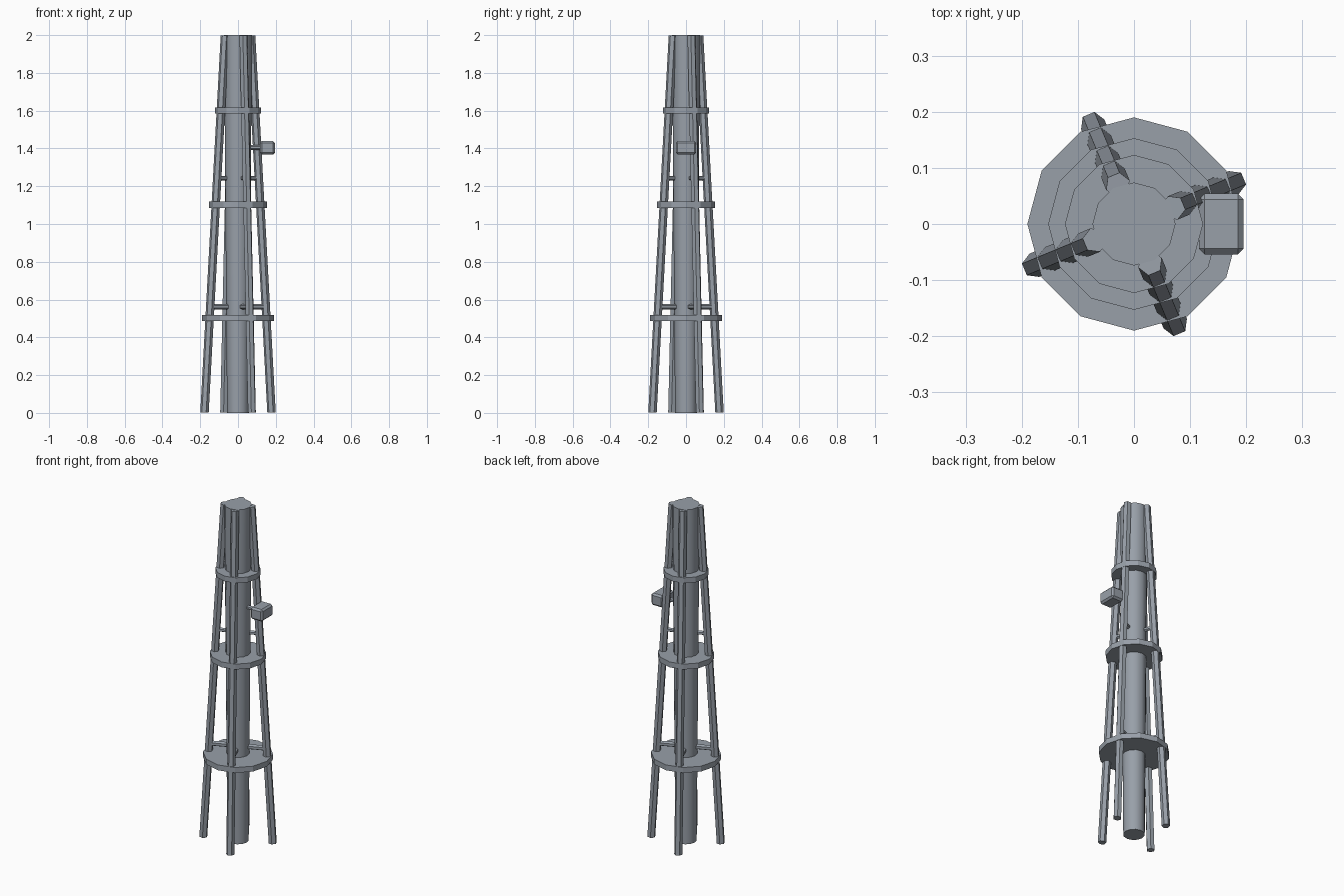
import bpy, math
from mathutils import Vector, Matrix

if "Cube" in bpy.data.objects:
    bpy.data.objects.remove(bpy.data.objects["Cube"])

# Slate grey paint for every part
slate = bpy.data.materials.new("slate_grey")
slate.diffuse_color = (0.315, 0.35, 0.395, 1)
slate.use_nodes = True
slate.node_tree.nodes["Principled BSDF"].inputs["Base Color"].default_value = slate.diffuse_color


def tube(name, a, b, r1, r2=None, sides=6, roll=0.0, smooth=False):
    """Closed cylinder or cone running from point a to point b."""
    a, b = Vector(a), Vector(b)
    d = b - a
    bpy.ops.mesh.primitive_cone_add(vertices=sides, radius1=r1, radius2=r1 if r2 is None else r2,
                                    depth=d.length, location=(a + b) / 2)
    ob = bpy.context.object
    ob.name = name
    if abs(d.x) + abs(d.y) > 1e-6:
        rot = d.to_track_quat('Z', 'Y').to_matrix() @ Matrix.Rotation(roll, 3, 'Z')
        ob.rotation_euler = rot.to_euler()
    if smooth:
        bpy.ops.object.shade_smooth_by_angle(angle=math.radians(40))
    ob.data.materials.append(slate)
    return ob


def polar(r, ang, z):
    return (r * math.cos(ang), r * math.sin(ang), z)


LEG_BOTTOM, LEG_TOP = 0.192, 0.075


def leg_radius(z):
    return LEG_BOTTOM + (LEG_TOP - LEG_BOTTOM) * z / 2


# Central column, slightly wider at the top
tube("column", (0, 0, 0), (0, 0, 2), 0.058, 0.074, sides=12, smooth=True)

# Ring plates
for i, (z, r) in enumerate([(0.503, 0.19), (1.102, 0.153), (1.602, 0.123)]):
    tube(f"ring_plate_{i + 1}", (0, 0, z - 0.016), (0, 0, z + 0.016), r, sides=12)

# Leaning legs with radial struts to the column
for k in range(4):
    ang = math.radians(22.5 + 90 * k)
    tube(f"leg_{k + 1}", polar(leg_radius(0), ang, 0.002), polar(leg_radius(2), ang, 1.998),
         0.0225, roll=math.radians(30))
    for j, (z, r) in enumerate([(0.562, 0.015), (1.243, 0.012)]):
        tube(f"strut_{k + 1}_{j + 1}", polar(0.03, ang, z), polar(leg_radius(z), ang, z), r)

# Side box on a short arm
tube("box_arm", (0.04, 0, 1.405), (0.135, 0, 1.405), 0.012)
bpy.ops.mesh.primitive_cube_add(size=1, location=(0.1555, 0, 1.403))
box = bpy.context.object
box.name = "side_box"
box.scale = (0.079, 0.108, 0.071)
bpy.ops.object.transform_apply(location=False, rotation=False, scale=True)
box.data.materials.append(slate)
bev = box.modifiers.new("bevel", 'BEVEL')
bev.width = 0.01
bev.segments = 1
